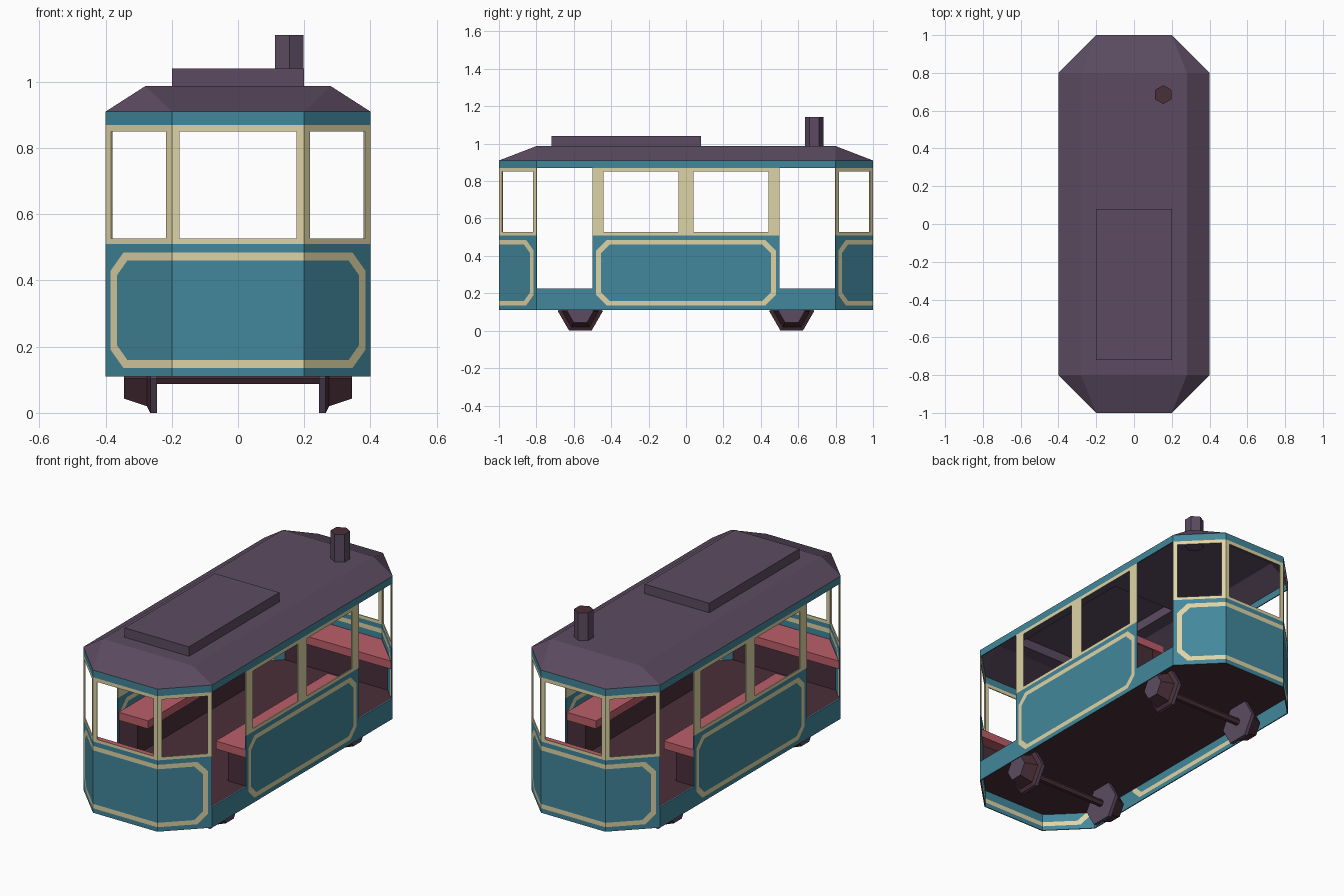
import bpy, bmesh, math
from mathutils import Matrix, Vector

if "Cube" in bpy.data.objects:
    bpy.data.objects.remove(bpy.data.objects["Cube"])


def material(name, rgb):
    m = bpy.data.materials.new(name)
    lin = [c / 12.92 if c <= 0.04045 else ((c + 0.055) / 1.055) ** 2.4 for c in rgb]
    m.diffuse_color = (*lin, 1)
    m.use_nodes = True
    m.node_tree.nodes["Principled BSDF"].inputs["Base Color"].default_value = m.diffuse_color
    return m


MATS = [material("teal_paint", (0.26, 0.53, 0.61)),
        material("cream_paint", (0.87, 0.83, 0.65)),
        material("purple_metal", (0.36, 0.295, 0.38)),
        material("dark_plum", (0.29, 0.185, 0.225)),
        material("rose_cushion", (0.74, 0.37, 0.415))]
TEAL, CREAM, PURPLE, PLUM, ROSE = range(5)


def finish(bm, name, pair=False, thickness=0):
    """Make the object; pair adds a copy turned half way round."""
    bmesh.ops.remove_doubles(bm, verts=bm.verts, dist=1e-5)
    me = bpy.data.meshes.new(name)
    bm.to_mesh(me)
    bm.free()
    for m in MATS:
        me.materials.append(m)
    for i in range(2 if pair else 1):
        ob = bpy.data.objects.new(name + ("_opposite" if i else ""), me)
        ob.matrix_world = Matrix.Rotation(math.pi * i, 4, 'Z')
        bpy.context.collection.objects.link(ob)
        if thickness:
            s = ob.modifiers.new("thickness", 'SOLIDIFY')
            s.thickness, s.offset = thickness, -1


def face(bm, pts, mat):
    f = bm.faces.new([bm.verts.new(p) for p in pts])
    f.material_index = mat
    return f


def prism(bm, outline, z0, z1, mat):
    """Upright prism over a counter-clockwise outline."""
    n = len(outline)
    face(bm, [(x, y, z1) for x, y in outline], mat)
    face(bm, [(x, y, z0) for x, y in reversed(outline)], mat)
    for i in range(n):
        (ax, ay), (bx, by) = outline[i], outline[(i + 1) % n]
        face(bm, [(ax, ay, z0), (bx, by, z0), (bx, by, z1), (ax, ay, z1)], mat)


# Walls are drawn flat as (u, z), then placed on the side or folded round the end
def rect(bm, u0, u1, z0, z1, mat):
    face(bm, [(u0, 0, z0), (u1, 0, z0), (u1, 0, z1), (u0, 0, z1)], mat)


def window(bm, u0, u1, a0, a1, z0=0.51, z1=0.87, b0=0.527, b1=0.85):
    rect(bm, u0, u1, z0, b0, CREAM)
    rect(bm, u0, u1, b1, z1, CREAM)
    rect(bm, u0, a0, b0, b1, CREAM)
    rect(bm, a1, u1, b0, b1, CREAM)


def octagon(h, z0, z1, c):
    return [(-h + c, 0, z0), (h - c, 0, z0), (h, 0, z0 + c), (h, 0, z1 - c),
            (h - c, 0, z1), (-h + c, 0, z1), (-h, 0, z1 - c), (-h, 0, z0 + c)]


def trimmed_panel(bm, half, trim):
    """Teal panel with a cream chamfered border line."""
    z0, z1 = 0.11, 0.51
    out = octagon(half - trim, 0.135, 0.485, 0.055)
    inn = octagon(half - trim - 0.026, 0.16, 0.46, 0.045)
    box = [(-half, 0, z0), (half, 0, z0), (half, 0, z1), (-half, 0, z1)]
    face(bm, inn, TEAL)
    for i in range(8):
        j = (i + 1) % 8
        face(bm, [out[i], out[j], inn[j], inn[i]], CREAM)
    for i in range(4):
        a, b, c = out[2 * i], out[2 * i + 1], out[2 * i - 1]
        face(bm, [box[i], box[(i + 1) % 4], b, a], TEAL)
        face(bm, [box[i], a, c], TEAL)


FOLD, SLANT = 0.2, 0.2 * math.sqrt(2)
END = FOLD + SLANT


def wrap_end(bm):
    bmesh.ops.remove_doubles(bm, verts=bm.verts, dist=1e-5)
    for u in (-FOLD, FOLD):
        bmesh.ops.bisect_plane(bm, geom=bm.verts[:] + bm.edges[:] + bm.faces[:],
                               plane_co=(u, 0, 0), plane_no=(1, 0, 0))
    for v in bm.verts:
        k = max(0, abs(v.co.x) - FOLD) / math.sqrt(2)
        if k > 0:
            v.co.x = math.copysign(FOLD + k, v.co.x)
        v.co.y = -1 + k


def place_side(bm):
    for v in bm.verts:
        v.co = Vector((0.4, v.co.x, v.co.z))


T = 0.006
# Rounded ends: lower panel, windows, upper band
bm = bmesh.new()
trimmed_panel(bm, END, 0.022)
wrap_end(bm)
finish(bm, "end_panel", True, T)
bm = bmesh.new()
for a, b in ((-END, -FOLD), (-FOLD, FOLD), (FOLD, END)):
    window(bm, a, b, a + 0.024, b - 0.024)
wrap_end(bm)
finish(bm, "end_windows", True, T)
bm = bmesh.new()
rect(bm, -END, END, 0.87, 0.91, TEAL)
wrap_end(bm)
finish(bm, "end_band", True, T)

# Long sides: lower panel, two windows, band, door sills
bm = bmesh.new()
trimmed_panel(bm, 0.5, 0.02)
place_side(bm)
finish(bm, "side_panel", True, T)
bm = bmesh.new()
window(bm, -0.5, 0, -0.44, -0.04)
window(bm, 0, 0.5, 0.04, 0.44)
place_side(bm)
finish(bm, "side_windows", True, T)
bm = bmesh.new()
rect(bm, -0.8, 0.8, 0.87, 0.91, TEAL)
place_side(bm)
finish(bm, "side_band", True, T)
bm = bmesh.new()
rect(bm, -0.8, -0.5, 0.11, 0.225, TEAL)
rect(bm, 0.5, 0.8, 0.11, 0.225, TEAL)
place_side(bm)
finish(bm, "door_sills", True, T)

# Floor
bm = bmesh.new()
prism(bm, [(-0.2, -0.99), (0.2, -0.99), (0.394, -0.796), (0.394, 0.796),
           (0.2, 0.99), (-0.2, 0.99), (-0.394, 0.796), (-0.394, -0.796)],
      0.205, 0.222, PLUM)
finish(bm, "floor")

# Roof shell with a raised deck
bm = bmesh.new()
e, r = 0.91, 0.987
for s in (1, -1):
    def p(x, y, z):
        return (s * x, s * y, z)
    face(bm, [p(-0.2, -1, e), p(0.2, -1, e), p(0.28, -0.8, r), p(-0.28, -0.8, r)], PURPLE)
    face(bm, [p(0.2, -1, e), p(0.4, -0.8, e), p(0.28, -0.8, r)], PURPLE)
    face(bm, [p(-0.4, -0.8, e), p(-0.2, -1, e), p(-0.28, -0.8, r)], PURPLE)
    face(bm, [p(0.4, -0.8, e), p(0.4, 0.8, e), p(0.28, 0.8, r), p(0.28, -0.8, r)], PURPLE)
xs, ys = (-0.28, -0.2, 0.2, 0.28), (-0.8, -0.72, 0.08, 0.8)
for i in range(3):
    for j in range(3):
        z = 1.04 if i == j == 1 else r
        face(bm, [(xs[i], ys[j], z), (xs[i + 1], ys[j], z),
                  (xs[i + 1], ys[j + 1], z), (xs[i], ys[j + 1], z)], PURPLE)
deck = [(-0.2, -0.72), (0.2, -0.72), (0.2, 0.08), (-0.2, 0.08)]
for i in range(4):
    a, b = deck[i], deck[(i + 1) % 4]
    face(bm, [(*a, r), (*b, r), (*b, 1.04), (*a, 1.04)], PURPLE)
finish(bm, "roof")

# Chimney with a dark top
bm = bmesh.new()
prism(bm, [(0.155 + 0.05 * math.cos(a), 0.685 + 0.05 * math.sin(a))
           for a in (math.radians(30 + 60 * i) for i in range(6))], 0.98, 1.142, PURPLE)
for f in bm.faces:
    if f.normal.z > 0.9 or f.calc_center_median().z > 1.14:
        f.material_index = PLUM
finish(bm, "chimney")

# Benches: cushion on a recessed base, along the sides and across the ends
def box_outline(x0, x1, y):
    return [(x0, -y), (x1, -y), (x1, y), (x0, y)]


def end_outline(w, y):
    return [(-0.2, -0.988), (0.2, -0.988), (w, y), (-w, y)]


for name, seat, base in (("side", box_outline(0.21, 0.392, 0.497), box_outline(0.28, 0.392, 0.49)),
                         ("end", end_outline(0.388, -0.8), end_outline(0.318, -0.87))):
    bm = bmesh.new()
    prism(bm, seat, 0.385, 0.43, ROSE)
    finish(bm, name + "_bench_seat", True)
    bm = bmesh.new()
    prism(bm, base, 0.222, 0.385, PLUM)
    finish(bm, name + "_bench_base", True)

# Six-sided flanged wheels and axles
PROFILE = [(0.245, 0.12), (0.265, 0.12), (0.275, 0.097), (0.345, 0.07)]
bm = bmesh.new()
for s in (1, -1):
    rings = [[(s * x, -0.565 + R * math.cos(math.pi * k / 3), 0.104 + R * math.sin(math.pi * k / 3))
              for k in range(6)] for x, R in PROFILE]
    face(bm, rings[0], PURPLE)
    face(bm, rings[-1], PURPLE)
    for i in range(3):
        for k in range(6):
            m = (k + 1) % 6
            face(bm, [rings[i][k], rings[i][m], rings[i + 1][m], rings[i + 1][k]],
                 PURPLE if i == 0 else PLUM)
bmesh.ops.remove_doubles(bm, verts=bm.verts, dist=1e-5)
bmesh.ops.recalc_face_normals(bm, faces=bm.faces)
finish(bm, "wheels", True)
bm = bmesh.new()
bmesh.ops.create_cone(bm, cap_ends=True, segments=6, radius1=0.02, radius2=0.02, depth=0.5,
                      matrix=Matrix.Translation((0, -0.565, 0.104)) @ Matrix.Rotation(math.pi / 2, 4, 'Y'))
for f in bm.faces:
    f.material_index = PLUM
finish(bm, "axle", True)
